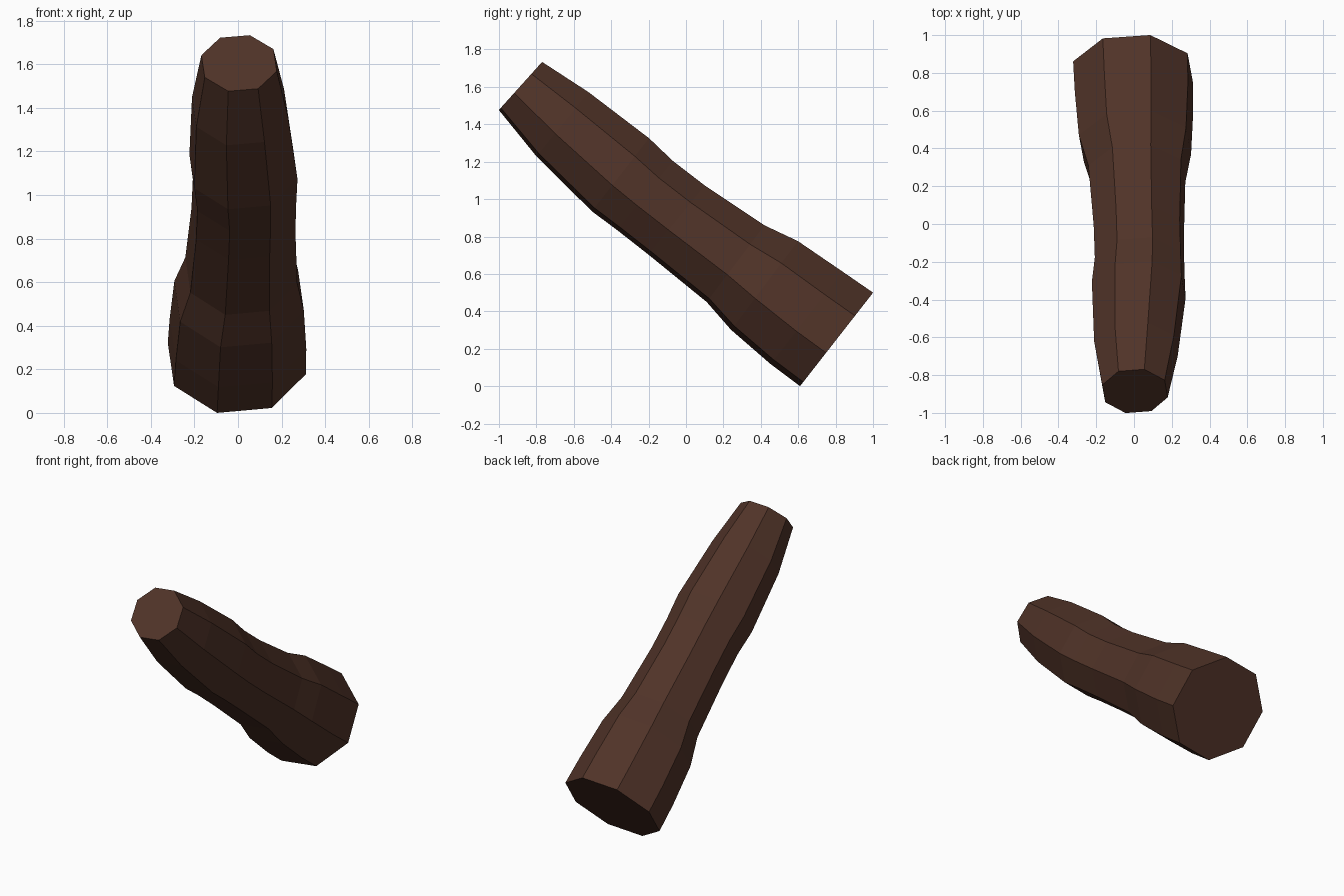
import bpy, bmesh
from math import sin, cos, radians
from mathutils import Vector

cube = bpy.data.objects.get("Cube")
if cube:
    bpy.data.objects.remove(cube, do_unlink=True)

SIDES = 8
PHASE = radians(-16)

# Cross-sections from the narrow front end to the wide back end:
# centre x, y, z, radius, tilt of the section in degrees
sections = [
    (0.005, -0.885, 1.605, 0.18, 48),
    (0.01, -0.66, 1.40, 0.23, 51),
    (0.025, -0.35, 1.13, 0.258, 52),
    (0.03, -0.22, 1.02, 0.247, 51),
    (0.025, -0.05, 0.888, 0.248, 51),
    (0.015, 0.265, 0.655, 0.267, 53),
    (0.005, 0.42, 0.538, 0.309, 53),
    (0.0, 0.645, 0.365, 0.326, 52),
    (-0.005, 0.805, 0.25, 0.33, 52),
]

# Bark colour
bark = bpy.data.materials.new("dark_brown_bark")
bark.use_nodes = True
colour = (0.080, 0.033, 0.021, 1)
bark.diffuse_color = colour
bark.node_tree.nodes["Principled BSDF"].inputs["Base Color"].default_value = colour

# Faceted log: bridge the octagonal sections and cap both ends
bm = bmesh.new()
rings = []
for x, y, z, r, tilt in sections:
    up = Vector((0, cos(radians(tilt)), sin(radians(tilt))))
    ring = []
    for i in range(SIDES):
        a = PHASE + i * radians(360 / SIDES)
        ring.append(bm.verts.new(Vector((x + r * cos(a), y, z)) + up * r * sin(a)))
    rings.append(ring)
for a, b in zip(rings, rings[1:]):
    for i in range(SIDES):
        j = (i + 1) % SIDES
        bm.faces.new((a[i], a[j], b[j], b[i]))
bm.faces.new(rings[0])
bm.faces.new(rings[-1])
bmesh.ops.recalc_face_normals(bm, faces=bm.faces)

mesh = bpy.data.meshes.new("log")
bm.to_mesh(mesh)
bm.free()
mesh.materials.append(bark)
log = bpy.data.objects.new("log", mesh)
bpy.context.collection.objects.link(log)
